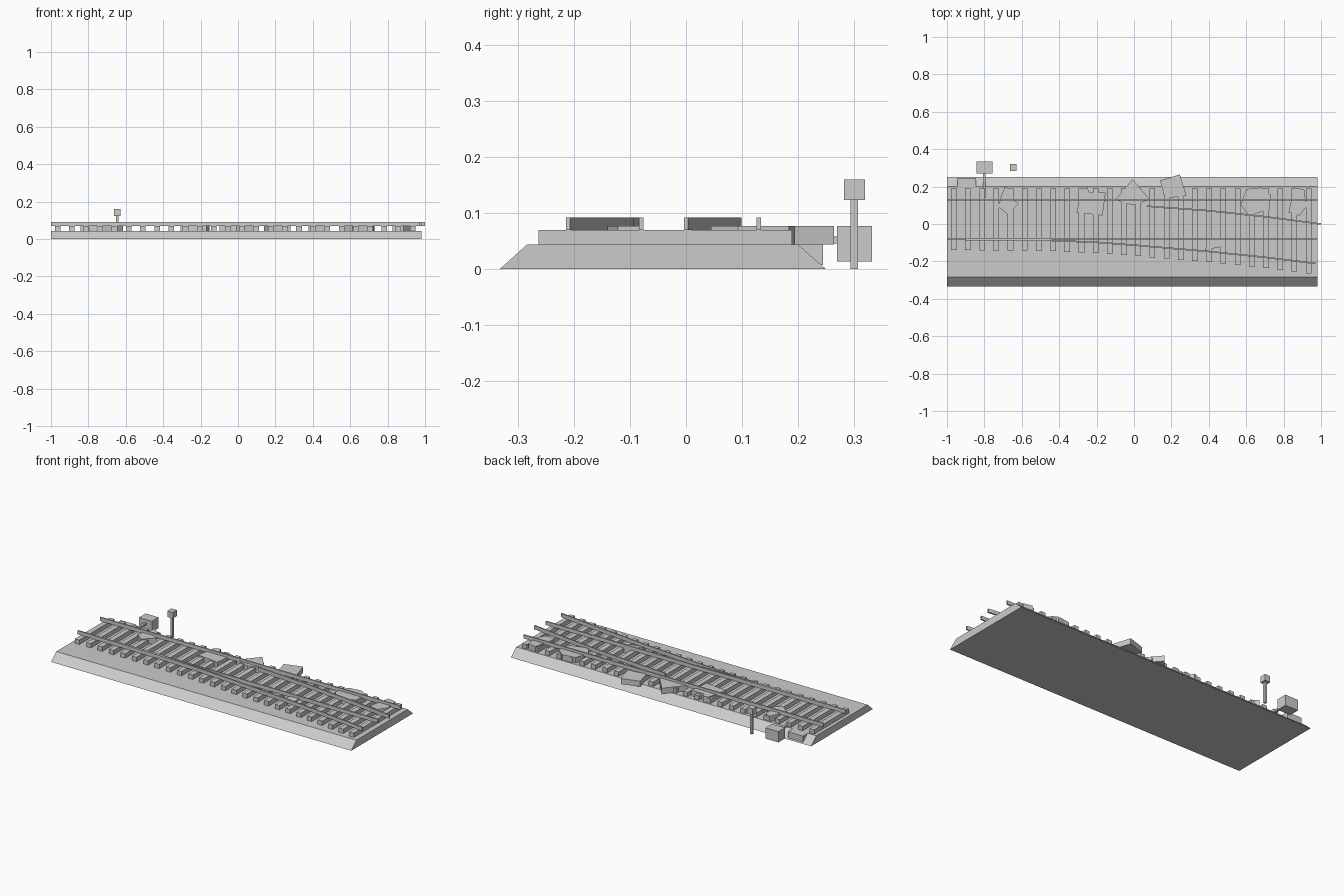
import bpy, bmesh, math
from mathutils import Vector

if "Cube" in bpy.data.objects:
    bpy.data.objects.remove(bpy.data.objects["Cube"])

grey = bpy.data.materials.new("plain grey")
grey.diffuse_color = (0.6, 0.6, 0.6, 1)
grey.use_nodes = True
grey.node_tree.nodes["Principled BSDF"].inputs["Base Color"].default_value = grey.diffuse_color


def finish(name, bm):
    bmesh.ops.recalc_face_normals(bm, faces=bm.faces)
    mesh = bpy.data.meshes.new(name)
    bm.to_mesh(mesh)
    bm.free()
    mesh.materials.append(grey)
    obj = bpy.data.objects.new(name, mesh)
    bpy.context.collection.objects.link(obj)
    return obj


def prism(name, base, offset):
    """Extrude a closed outline along an offset."""
    bm = bmesh.new()
    face = bm.faces.new([bm.verts.new(p) for p in base])
    ext = bmesh.ops.extrude_face_region(bm, geom=[face], use_keep_orig=True)
    verts = [g for g in ext["geom"] if isinstance(g, bmesh.types.BMVert)]
    bmesh.ops.translate(bm, verts=verts, vec=offset)
    return finish(name, bm)


def box(name, x0, x1, y0, y1, z0, z1):
    base = [(x0, y0, z0), (x1, y0, z0), (x1, y1, z0), (x0, y1, z0)]
    return prism(name, base, (0, 0, z1 - z0))


def lerp(points, x):
    for (xa, ya), (xb, yb) in zip(points, points[1:]):
        if x <= xb:
            return ya + (yb - ya) * max(0, (x - xa) / (xb - xa))
    return points[-1][1]


def rail(name, path, width=0.008):
    """Flat-sided rail that follows a path in plan."""
    left, right = [], []
    for i, p in enumerate(path):
        a, b = path[max(i - 1, 0)], path[min(i + 1, len(path) - 1)]
        d = Vector((b[0] - a[0], b[1] - a[1])).normalized() * width / 2
        left.append((p[0] - d.y, p[1] + d.x, RAIL_Z))
        right.append((p[0] + d.y, p[1] - d.x, RAIL_Z))
    return prism(name, left + right[::-1], (0, 0, 0.022))


BED_Z, RAIL_Z = 0.044, 0.070

# Ballast bed
prism("ballast_bed", [(-1, -0.333, 0), (-1, 0.25, 0), (-1, 0.2, BED_Z), (-1, -0.284, BED_Z)],
      (1.98, 0, 0))

# Rails: two straight, two diverging
branch = [(-0.9, -0.083), (-0.47, -0.087), (-0.2, -0.098), (0, -0.113), (0.4, -0.147),
          (0.7, -0.178), (0.97, -0.211)]
upper = [(0.07, 0.095), (0.4, 0.071), (0.7, 0.039), (1.0, 0.0)]
rail("straight_rail_back", [(-1, 0.13), (0.98, 0.13)])
rail("straight_rail_front", [(-1, -0.08), (0.98, -0.08)])
rail("diverging_rail_front", branch)
rail("diverging_rail_back", upper)

# Sleepers lengthen to follow the diverging track
for i in range(26):
    x = -0.964 + i * 0.0759
    box("sleeper", x - 0.015, x + 0.015, lerp(branch, x) - 0.057, 0.19, BED_Z, RAIL_Z)

# Loose stones between the sleepers
stones = [
    [(-0.69, 0.2), (-0.65, 0.175), (-0.655, 0.135), (-0.615, 0.11), (-0.675, 0.05),
     (-0.725, 0.09), (-0.712, 0.145)],
    [(-0.307, 0.062), (-0.28, 0.185), (-0.25, 0.195), (-0.238, 0.168), (-0.152, 0.168),
     (-0.168, 0.045)],
    [(-0.1, 0.13), (-0.008, 0.24), (0.085, 0.13), (-0.008, 0.1)],
    [(0.14, 0.232), (0.245, 0.265), (0.28, 0.152), (0.165, 0.136)],
    [(0.57, 0.104), (0.6, 0.184), (0.68, 0.195), (0.73, 0.158), (0.725, 0.077), (0.612, 0.045)],
    [(0.826, 0.062), (0.858, 0.195), (0.91, 0.184), (0.922, 0.093), (0.885, 0.045)],
    [(0.377, -0.14), (0.41, -0.08), (0.463, -0.077), (0.463, -0.122)],
]
for outline in stones:
    prism("stone", [(x, y, BED_Z) for x, y in outline], (0, 0, 0.033))

# Point machine, its rod and the low cabinet beside the bed
box("point_machine", -0.843, -0.757, 0.27, 0.333, 0.013, 0.077)
box("point_rod", -0.807, -0.793, 0.14, 0.27, 0.046, 0.058)
box("low_cabinet", -0.943, -0.845, 0.19, 0.245, 0.007, BED_Z)

# Signal post
box("signal_post", -0.652, -0.638, 0.294, 0.308, 0, 0.125)
box("signal_head", -0.664, -0.628, 0.283, 0.32, 0.123, 0.16)
